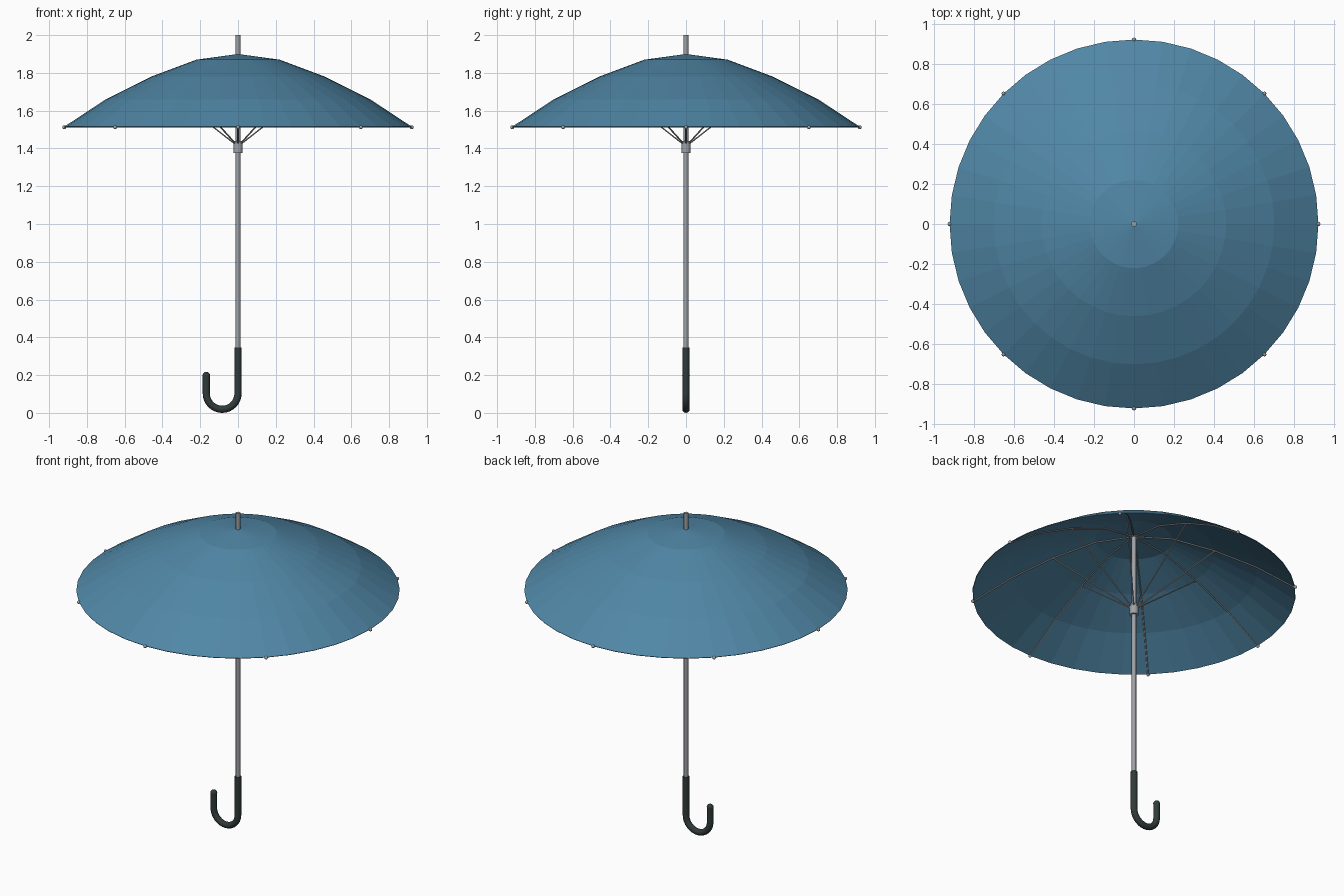
import bpy, bmesh
from math import sin, cos, pi
from mathutils import Vector

if "Cube" in bpy.data.objects:
    bpy.data.objects.remove(bpy.data.objects["Cube"], do_unlink=True)


def material(name, rgb, rough=0.6):
    m = bpy.data.materials.new(name)
    m.use_nodes = True
    color = (*rgb, 1)
    m.diffuse_color = color
    bsdf = m.node_tree.nodes["Principled BSDF"]
    bsdf.inputs["Base Color"].default_value = color
    bsdf.inputs["Roughness"].default_value = rough
    return m


BLUE = material("canopy blue", (0.08, 0.24, 0.38))
STEEL = material("steel grey", (0.35, 0.36, 0.38))
DARK = material("handle dark green grey", (0.03, 0.042, 0.042))


def finish(name, bm, mat, smooth=True):
    mesh = bpy.data.meshes.new(name)
    bmesh.ops.recalc_face_normals(bm, faces=bm.faces)
    bm.to_mesh(mesh)
    bm.free()
    obj = bpy.data.objects.new(name, mesh)
    bpy.context.collection.objects.link(obj)
    mesh.materials.append(mat)
    if smooth:
        bpy.ops.object.select_all(action="DESELECT")
        bpy.context.view_layer.objects.active = obj
        obj.select_set(True)
        bpy.ops.object.shade_smooth_by_angle(angle=0.7)
    return obj


def tube(bm, path, radius, sides):
    """Sweep a round section along a path lying in one vertical plane."""
    pts = [Vector(p) for p in path]
    out = Vector((pts[-1].x - pts[0].x, pts[-1].y - pts[0].y, 0))
    side = Vector((0, 0, 1)).cross(out).normalized() if out.length > 1e-6 else Vector((0, 1, 0))
    rings = []
    for i, p in enumerate(pts):
        t = (pts[min(i + 1, len(pts) - 1)] - pts[max(i - 1, 0)]).normalized()
        up = t.cross(side)
        rings.append([bm.verts.new(p + radius * (cos(a) * side + sin(a) * up))
                      for a in (2 * pi * k / sides for k in range(sides))])
    for r0, r1 in zip(rings, rings[1:]):
        for k in range(sides):
            n = (k + 1) % sides
            bm.faces.new((r0[k], r0[n], r1[n], r1[k]))
    bm.faces.new(rings[0][::-1])
    bm.faces.new(rings[-1])


def ball(bm, center, radius):
    verts = bmesh.ops.create_uvsphere(bm, u_segments=12, v_segments=8, radius=radius)["verts"]
    bmesh.ops.translate(bm, verts=verts, vec=center)


def polar(r, z, a):
    return (r * cos(a), r * sin(a), z)


# Canopy: faceted dome of four bands
PROFILE = [(0.22, 1.87), (0.46, 1.78), (0.70, 1.66), (0.92, 1.515)]
SIDES = 40
bm = bmesh.new()
apex = bm.verts.new((0, 0, 1.90))
rings = [[bm.verts.new(polar(r, z, 2 * pi * k / SIDES)) for k in range(SIDES)] for r, z in PROFILE]
for k in range(SIDES):
    n = (k + 1) % SIDES
    bm.faces.new((apex, rings[0][k], rings[0][n]))
    for inner, outer in zip(rings, rings[1:]):
        bm.faces.new((inner[k], outer[k], outer[n], inner[n]))
canopy = finish("canopy", bm, BLUE, smooth=False)
shell = canopy.modifiers.new("cloth thickness", "SOLIDIFY")
shell.thickness = 0.004

# Shaft, running through the canopy to the ferrule
bm = bmesh.new()
tube(bm, [(0, 0, 0.32), (0, 0, 2.0)], 0.013, 12)
finish("shaft", bm, STEEL)

# Sliding runner
bm = bmesh.new()
tube(bm, [(0, 0, 1.375), (0, 0, 1.44)], 0.025, 16)
finish("runner", bm, STEEL)

# Eight ribs under the canopy, with struts and rim tips
ribs, struts, tips = bmesh.new(), bmesh.new(), bmesh.new()
for i in range(8):
    a = i * pi / 4
    tube(ribs, [polar(r, z - 0.008, a) for r, z in [(0.005, 1.895)] + PROFILE], 0.004, 6)
    tube(struts, [polar(0.018, 1.425, a), polar(0.46, 1.77, a)], 0.004, 6)
    ball(tips, polar(0.92, 1.512, a), 0.01)
finish("ribs", ribs, STEEL)
finish("struts", struts, STEEL)
finish("rib_tips", tips, STEEL)

# Hooked handle with a rounded end
HOOK = 0.084
bend = [(-HOOK + HOOK * cos(t), 0, 0.103 - HOOK * sin(t)) for t in (pi * k / 16 for k in range(17))]
bm = bmesh.new()
tube(bm, [(0, 0, 0.345)] + bend + [(-2 * HOOK, 0, 0.197)], 0.019, 16)
finish("handle", bm, DARK)
bm = bmesh.new()
ball(bm, (-2 * HOOK, 0, 0.197), 0.02)
finish("handle_end", bm, DARK)
